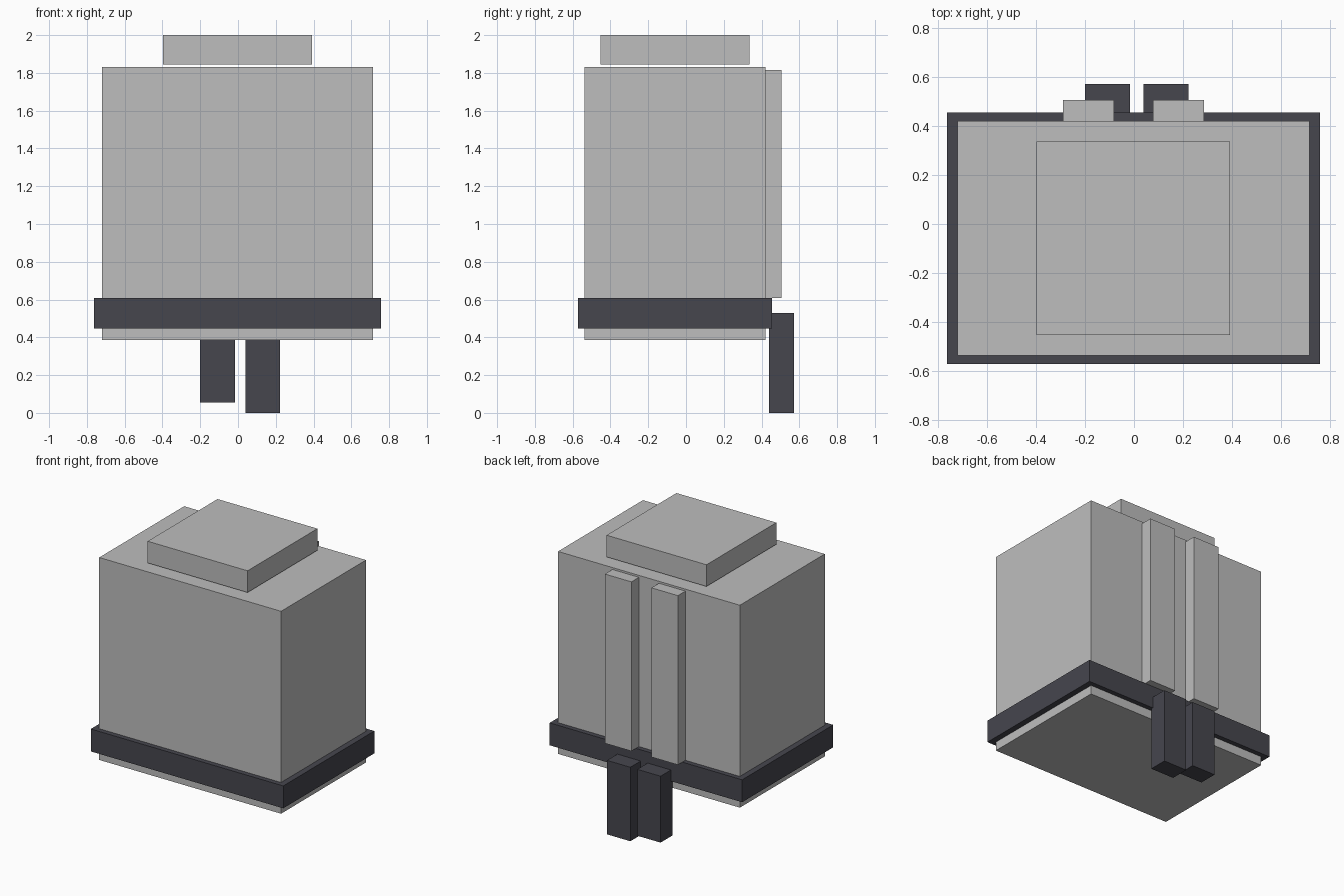
import bpy
import bmesh
from mathutils import Vector

default_cube = bpy.data.objects.get("Cube")
if default_cube:
    bpy.data.objects.remove(default_cube, do_unlink=True)


def make_material(name, rgb):
    mat = bpy.data.materials.new(name)
    color = (*rgb, 1)
    mat.use_nodes = True
    mat.diffuse_color = color
    mat.node_tree.nodes["Principled BSDF"].inputs["Base Color"].default_value = color
    return mat


def add_box(name, low, high, mat):
    """Flat-faced box between two opposite corners."""
    low, high = Vector(low), Vector(high)
    bm = bmesh.new()
    bmesh.ops.create_cube(bm, size=1)
    bmesh.ops.scale(bm, vec=high - low, verts=bm.verts)
    mesh = bpy.data.meshes.new(name)
    bm.to_mesh(mesh)
    bm.free()
    mesh.materials.append(mat)
    obj = bpy.data.objects.new(name, mesh)
    obj.location = (low + high) / 2
    bpy.context.collection.objects.link(obj)
    return obj


light_grey = make_material("light grey", (0.515, 0.515, 0.515))
dark_slate = make_material("dark slate", (0.061, 0.061, 0.076))

# Main block and the plate hovering just above it
add_box("body", (-0.72, -0.537, 0.385), (0.716, 0.421, 1.83), light_grey)
add_box("top_plate", (-0.397, -0.452, 1.845), (0.392, 0.336, 2.0), light_grey)

# Band around the lower body
add_box("belt", (-0.762, -0.572, 0.448), (0.758, 0.455, 0.608), dark_slate)

# Upright straps on the back
for side, x in (("right", -0.29), ("left", 0.077)):
    add_box(side + "_back_strap", (x, 0.418, 0.608), (x + 0.209, 0.506, 1.816), light_grey)

# Hanging tails below the belt, one longer than the other
for side, x, bottom in (("right", -0.2, 0.054), ("left", 0.039, 0)):
    add_box(side + "_belt_tail", (x, 0.44, bottom), (x + 0.184, 0.572, 0.528), dark_slate)
